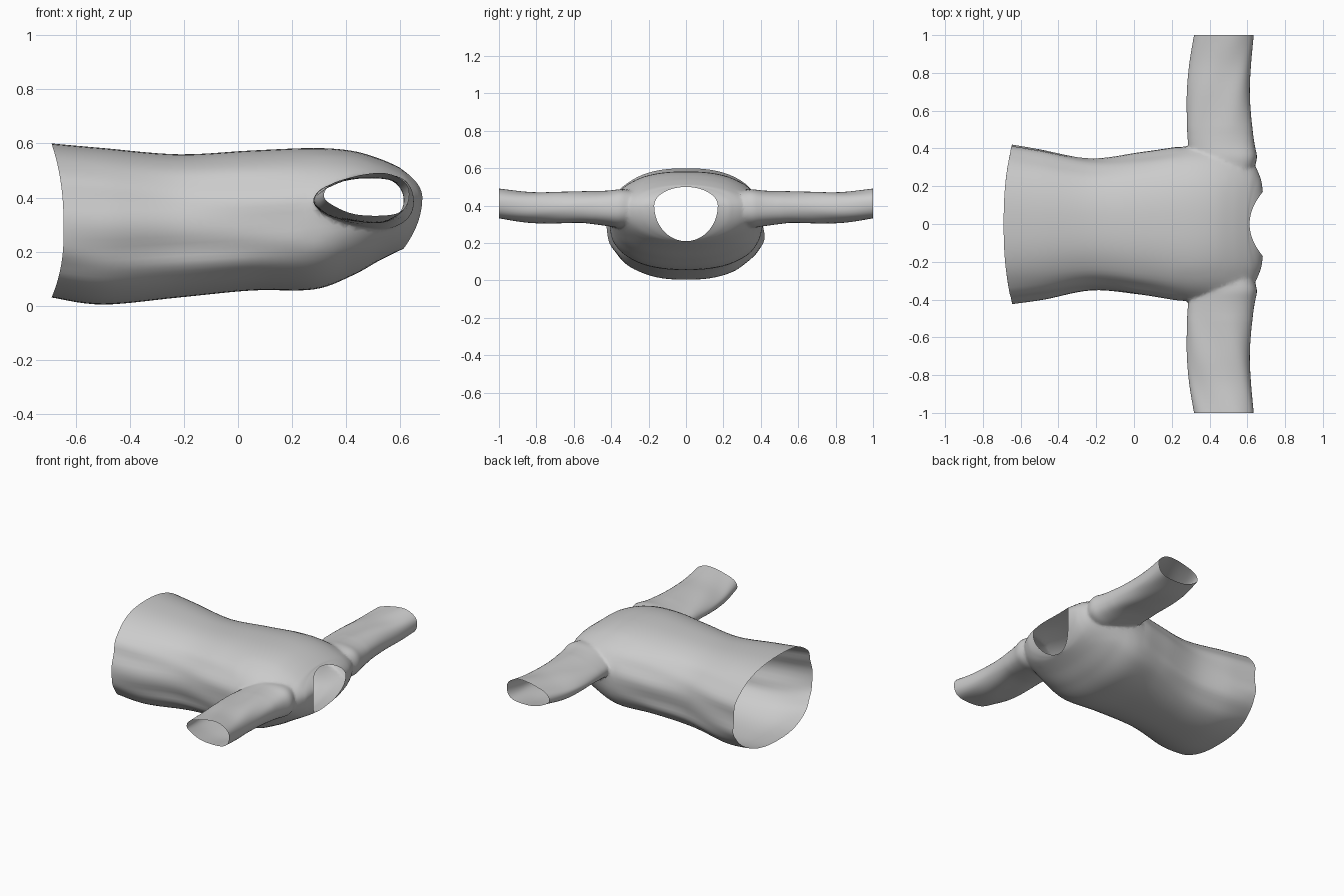
import bpy, bmesh
from math import sin, cos, pi, tau, copysign
from mathutils import Vector

if "Cube" in bpy.data.objects:
    bpy.data.objects.remove(bpy.data.objects["Cube"])

SIDES = 72


def spline(rows, steps):
    """Catmull-Rom interpolation through rows of parameters."""
    out = []
    for i in range(len(rows) - 1):
        a, b, c, d = (rows[max(0, min(len(rows) - 1, i + k))] for k in (-1, 0, 1, 2))
        for s in range(steps):
            t = s / steps
            out.append([0.5 * (2 * q + (r - p) * t + (2 * p - 5 * q + 4 * r - u) * t * t
                               + (3 * q - p - 3 * r + u) * t ** 3)
                        for p, q, r, u in zip(a, b, c, d)])
    return out + [list(rows[-1])]


def spow(v, e):
    return copysign(abs(v) ** e, v)


def loft(name, rings, caps):
    """Closed tube through rings; each end is a fan around a cap point."""
    bm = bmesh.new()
    vs = [[bm.verts.new(p) for p in ring] for ring in rings]
    n = len(rings[0])
    for a, b in zip(vs, vs[1:]):
        for j in range(n):
            k = (j + 1) % n
            bm.faces.new((a[j], a[k], b[k], b[j]))
    for ring, cap in zip((vs[0], vs[-1]), caps):
        c = bm.verts.new(cap)
        for j in range(n):
            bm.faces.new((ring[j], ring[(j + 1) % n], c))
    bmesh.ops.recalc_face_normals(bm, faces=bm.faces)
    me = bpy.data.meshes.new(name)
    bm.to_mesh(me)
    bm.free()
    ob = bpy.data.objects.new(name, me)
    bpy.context.collection.objects.link(ob)
    return ob


# Torso: x at middle, x at sides, half width, top z, bottom z, widest z, roundness
TORSO = [
    (-.69, -.645, .42, .60, .030, .28, 2.4),
    (-.50, -.480, .393, .583, .004, .28, 2.4),
    (-.22, -.220, .345, .560, .030, .29, 2.4),
    (.05, .050, .377, .574, .056, .30, 2.4),
    (.28, .280, .412, .583, .060, .32, 2.4),
    (.42, .430, .405, .573, .110, .35, 2.3),
    (.52, .545, .380, .545, .165, .37, 2.2),
    (.59, .625, .330, .515, .200, .385, 2.1),
    (.605, .668, .250, .505, .207, .39, 2.0),
    (.612, .682, .170, .500, .210, .40, 2.0),
]


def torso_ring(p):
    xm, xs, w, top, bot, zc, n = p
    # soft lengthwise folds that fade out towards the neck
    amp = .005 * max(0, min(1, (.5 - xm) / .5))
    ring = []
    for j in range(SIDES):
        a = tau * j / SIDES
        c, s = cos(a), sin(a)
        h = top - zc if s > 0 else zc - bot
        fold = 1 + amp * (sin(9 * a + 3 * xm) + .7 * sin(14 * a - 5 * xm)) / .35 * c * c
        ring.append((xm + (xs - xm) * c * c, w * spow(c, 2 / n) * fold,
                     zc + h * spow(s, 2 / n)))
    return ring


HEM, NECK = Vector((-.66, 0, .3)), Vector((.62, 0, .37))
shirt = loft("shirt", [torso_ring(p) for p in spline(TORSO, 7)], (HEM, NECK))

# Sleeve: y, back x, front x, bottom z, top z
SLEEVE = [
    (.20, .38, .57, .34, .45),
    (.33, .31, .650, .285, .490),
    (.42, .285, .640, .290, .482),
    (.55, .280, .622, .305, .476),
    (.70, .280, .613, .305, .475),
    (.85, .293, .620, .310, .475),
    (1.0, .318, .634, .330, .490),
]


def sleeve_ring(p, side):
    y, x0, x1, z0, z1 = p
    ring = []
    for j in range(48):
        a = tau * j / 48
        c, s = cos(a), sin(a)
        # teardrop section, thinner towards the underarm
        thick = (.84 + .22 * c)
        ring.append(((x0 + x1) / 2 + (x1 - x0) / 2 * spow(c, .9), side * y,
                     (z0 + z1) / 2 + (z1 - z0) / 2 * 1.14 * thick * spow(s, .9)
                     + .002 * sin(5 * a + 14 * y)))
    return ring


cuffs = []
for side in (1, -1):
    cuff = Vector((.47, side, .41))
    cuffs.append(cuff)
    sleeve = loft("sleeve", [sleeve_ring(p, side) for p in spline(SLEEVE, 6)],
                  (Vector((.47, side * .2, .40)), cuff))
    mod = shirt.modifiers.new("join", 'BOOLEAN')
    mod.operation, mod.solver, mod.object = 'UNION', 'EXACT', sleeve
    bpy.context.view_layer.objects.active = shirt
    bpy.ops.object.modifier_apply(modifier=mod.name)
    bpy.data.objects.remove(sleeve)

# Open hem, neck and cuffs, then relax the armhole seams
bm = bmesh.new()
bm.from_mesh(shirt.data)
caps = [v for v in bm.verts if any((v.co - c).length < 1e-3 for c in [HEM, NECK] + cuffs)]
bmesh.ops.delete(bm, geom=caps, context='VERTS')
seam = [v for v in bm.verts if .24 < abs(v.co.y) < .50 and v.co.x > .24 and v.co.z > .22]
for _ in range(5):
    bmesh.ops.smooth_vert(bm, verts=seam, factor=.5,
                          use_axis_x=True, use_axis_y=True, use_axis_z=True)
bm.to_mesh(shirt.data)
bm.free()

bpy.ops.object.select_all(action='DESELECT')
shirt.select_set(True)
bpy.context.view_layer.objects.active = shirt
bpy.ops.object.shade_smooth_by_angle(angle=pi / 3)
